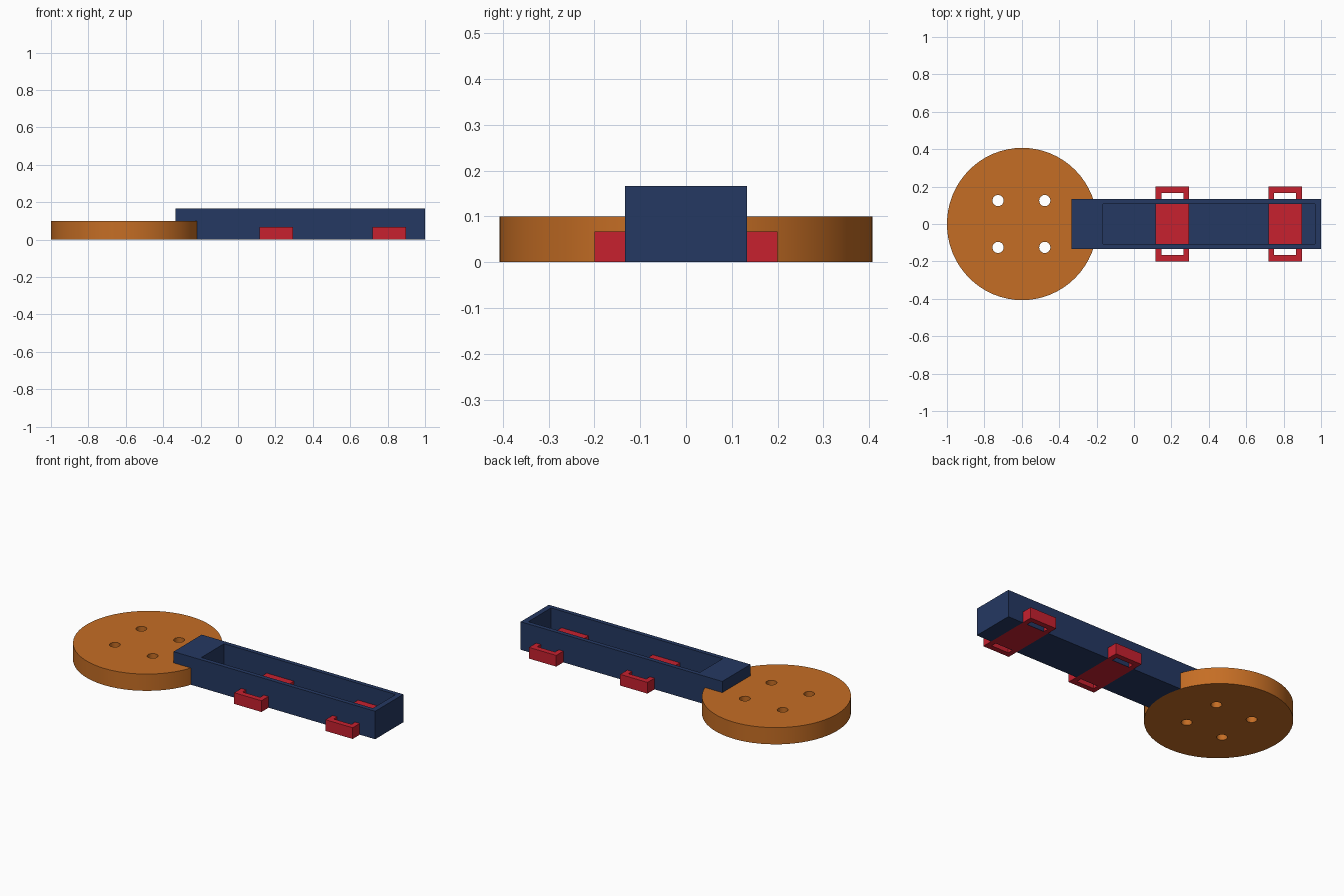
import bpy, bmesh, math
from mathutils import Matrix

cube = bpy.data.objects.get("Cube")
if cube:
    bpy.data.objects.remove(cube, do_unlink=True)


def material(name, rgb):
    m = bpy.data.materials.new(name)
    m.use_nodes = True
    m.diffuse_color = (*rgb, 1)
    m.node_tree.nodes["Principled BSDF"].inputs["Base Color"].default_value = (*rgb, 1)
    return m


ORANGE = material("orange", (0.56, 0.155, 0.018))
NAVY = material("navy blue", (0.018, 0.040, 0.122))
RED = material("red", (0.57, 0.015, 0.028))


def finish(name, bm, mat):
    mesh = bpy.data.meshes.new(name)
    bm.to_mesh(mesh)
    bm.free()
    mesh.materials.append(mat)
    ob = bpy.data.objects.new(name, mesh)
    bpy.context.collection.objects.link(ob)
    return ob


def box(name, x, y, z, mat):
    """Box from (min, max) ranges."""
    bm = bmesh.new()
    mid = [(a + b) / 2 for a, b in (x, y, z)]
    size = [b - a for a, b in (x, y, z)]
    bmesh.ops.create_cube(bm, size=1, matrix=Matrix.Translation(mid) @ Matrix.Diagonal((*size, 1)))
    return finish(name, bm, mat)


def cylinder(name, x, y, rx, ry, z, sides, mat):
    bm = bmesh.new()
    place = Matrix.Translation((x, y, sum(z) / 2)) @ Matrix.Diagonal((rx, ry, z[1] - z[0], 1))
    bmesh.ops.create_cone(bm, cap_ends=True, segments=sides, radius1=1, radius2=1, depth=1, matrix=place)
    return finish(name, bm, mat)


def cut(ob, cutters, remove=True):
    for c in cutters:
        mod = ob.modifiers.new("cut", 'BOOLEAN')
        mod.operation, mod.solver, mod.object = 'DIFFERENCE', 'EXACT', c
        bpy.context.view_layer.objects.active = ob
        bpy.ops.object.modifier_apply(modifier=mod.name)
        if remove:
            bpy.data.objects.remove(c, do_unlink=True)


# Round base plate with four screw holes
disc = cylinder("round_plate", -0.598, 0, 0.402, 0.407, (0, 0.1), 64, ORANGE)
cut(disc, [cylinder("hole_cutter", -0.602 + sx * 0.125, sy * 0.125, 0.03, 0.03, (-0.1, 0.2), 24, ORANGE)
           for sx in (-1, 1) for sy in (-1, 1)])

# Two cross straps with a slot at each end
straps = []
for name, x in (("inner_strap", 0.205), ("outer_strap", 0.808)):
    strap = box(name, (x - 0.09, x + 0.09), (-0.2, 0.2), (0, 0.067), RED)
    cut(strap, [box("slot_cutter", (x - 0.059, x + 0.059), sorted((s * 0.13, s * 0.167)), (-0.1, 0.2), RED)
                for s in (-1, 1)])
    straps.append(strap)

# Open-topped arm, hollowed, then fitted around the plate and straps
arm = box("hollow_arm", (-0.333, 1.0), (-0.133, 0.133), (0, 0.167), NAVY)
cut(arm, [box("cavity_cutter", (-0.167, 0.967), (-0.107, 0.107), (0.033, 0.3), NAVY)])
fit = cylinder("plate_cutter", -0.598, 0, 0.402, 0.407, (-0.1, 0.1), 64, NAVY)
cut(arm, [fit])
cut(arm, straps, remove=False)

# Smooth rim, sharp edges
bpy.ops.object.select_all(action='DESELECT')
disc.select_set(True)
bpy.context.view_layer.objects.active = disc
bpy.ops.object.shade_smooth_by_angle(angle=math.radians(30))
